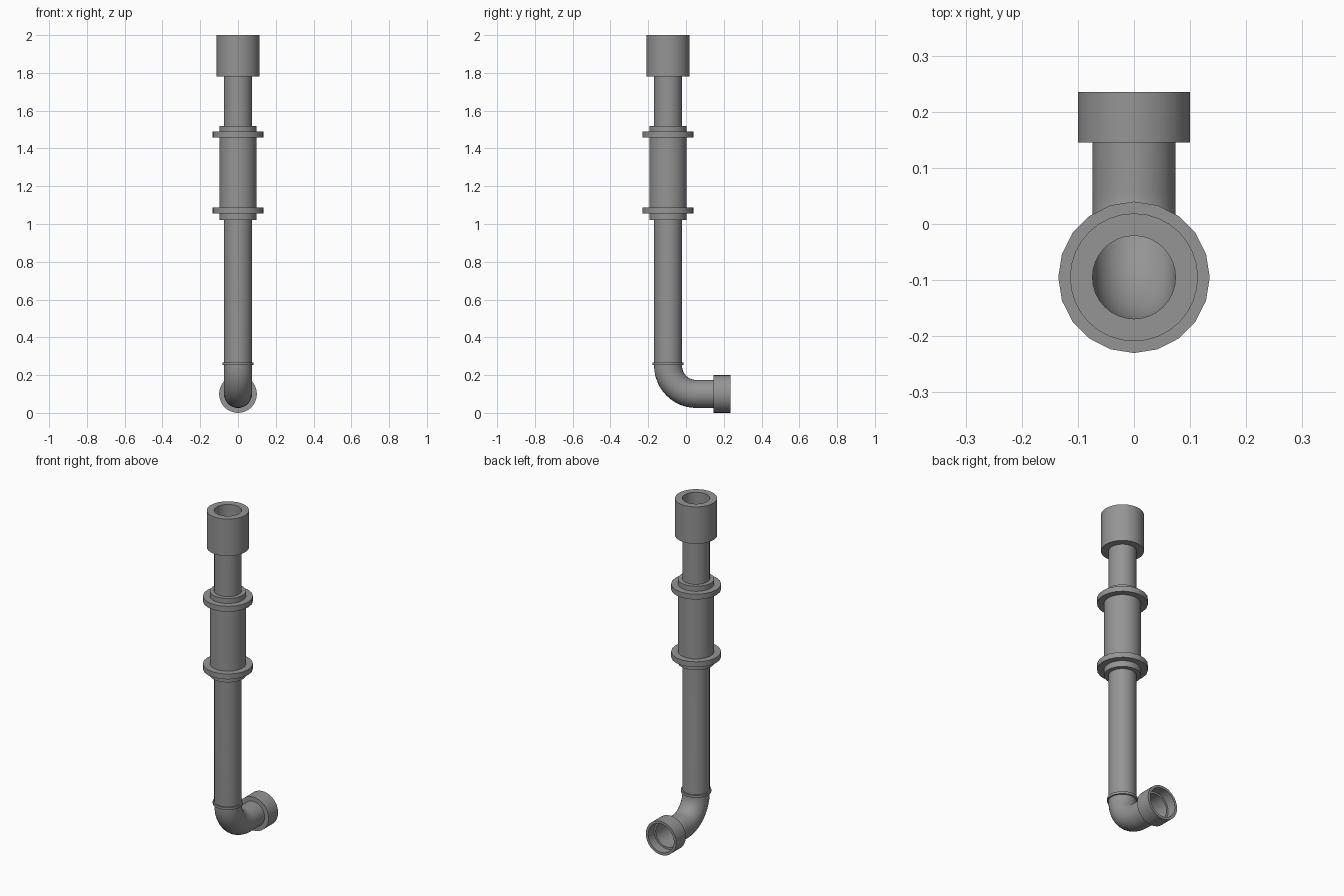
import bpy, bmesh, math
from mathutils import Matrix, Vector

cube = bpy.data.objects.get("Cube")
if cube:
    bpy.data.objects.remove(cube, do_unlink=True)

AXIS_Y = -0.095      # upright pipe axis
PIPE_R = 0.074
OUTLET_Z = 0.1       # horizontal outlet axis
BEND_R = 0.15

metal = bpy.data.materials.new("grey metal")
metal.use_nodes = True
color = (0.3, 0.3, 0.3, 1)
metal.diffuse_color = color
metal.node_tree.nodes["Principled BSDF"].inputs["Base Color"].default_value = color


def finish(name, bm):
    mesh = bpy.data.meshes.new(name)
    bm.to_mesh(mesh)
    bm.free()
    mesh.materials.append(metal)
    obj = bpy.data.objects.new(name, mesh)
    bpy.context.collection.objects.link(obj)
    bpy.ops.object.select_all(action='DESELECT')
    obj.select_set(True)
    bpy.context.view_layer.objects.active = obj
    bpy.ops.object.shade_smooth_by_angle(angle=math.radians(35))


def skin(bm, rings):
    for a, b in zip(rings, rings[1:]):
        n = len(a)
        for i in range(n):
            j = (i + 1) % n
            bm.faces.new((a[i], a[j], b[j], b[i]))


def lathe(name, profile, sides, matrix):
    """Revolve (radius, height) points, listed bottom to top on the outside."""
    bm = bmesh.new()
    rings = []
    for r, h in profile:
        angles = [math.tau * i / sides for i in range(sides)]
        rings.append([bm.verts.new(matrix @ Vector((r * math.cos(a), r * math.sin(a), h)))
                      for a in angles])
    skin(bm, rings)
    finish(name, bm)


upright = Matrix.Translation((0, AXIS_Y, 0))
outlet = Matrix.Translation((0, 0, OUTLET_Z)) @ Matrix.Rotation(-math.pi / 2, 4, 'X')

# Open pipe swept from the outlet, round the elbow and up to the top
bend_y, bend_z = AXIS_Y + BEND_R, OUTLET_Z + BEND_R
path = [(0.18, OUTLET_Z, 0)]
for i in range(13):
    t = math.pi / 2 * i / 12
    path.append((bend_y - BEND_R * math.sin(t), bend_z - BEND_R * math.cos(t), t))
path.append((AXIS_Y, 2.0, math.pi / 2))
bm = bmesh.new()
rings = []
for y, z, t in path:
    ring = []
    for i in range(32):
        a = math.tau * i / 32
        u = PIPE_R * math.sin(a)
        ring.append(bm.verts.new((PIPE_R * math.cos(a), y + u * math.sin(t), z + u * math.cos(t))))
    rings.append(ring)
skin(bm, rings)
bmesh.ops.recalc_face_normals(bm, faces=bm.faces)
finish("pipe", bm)

# Thick collar round the open top
lathe("top_collar", [(PIPE_R, 1.78), (0.114, 1.78), (0.114, 2.0), (PIPE_R, 2.0)], 32, upright)

# Sleeve with a flange near each end
lathe("sleeve", [(PIPE_R, 1.02), (0.098, 1.02), (0.098, 1.52), (PIPE_R, 1.52)], 32, upright)
for name, z in (("lower_flange", 1.055), ("upper_flange", 1.458)):
    lathe(name, [(0.097, z), (0.135, z), (0.135, z + 0.032), (0.097, z + 0.032)], 20, upright)

# Thin weld ring above the elbow
lathe("elbow_ring", [(PIPE_R, 0.253), (0.082, 0.253), (0.082, 0.267), (PIPE_R, 0.267)], 32, upright)

# Outlet socket with a stepped bore
lathe("outlet_socket", [(PIPE_R, 0.145), (0.1, 0.145), (0.1, 0.235), (0.085, 0.235),
                        (0.085, 0.18), (PIPE_R, 0.18)], 32, outlet)
